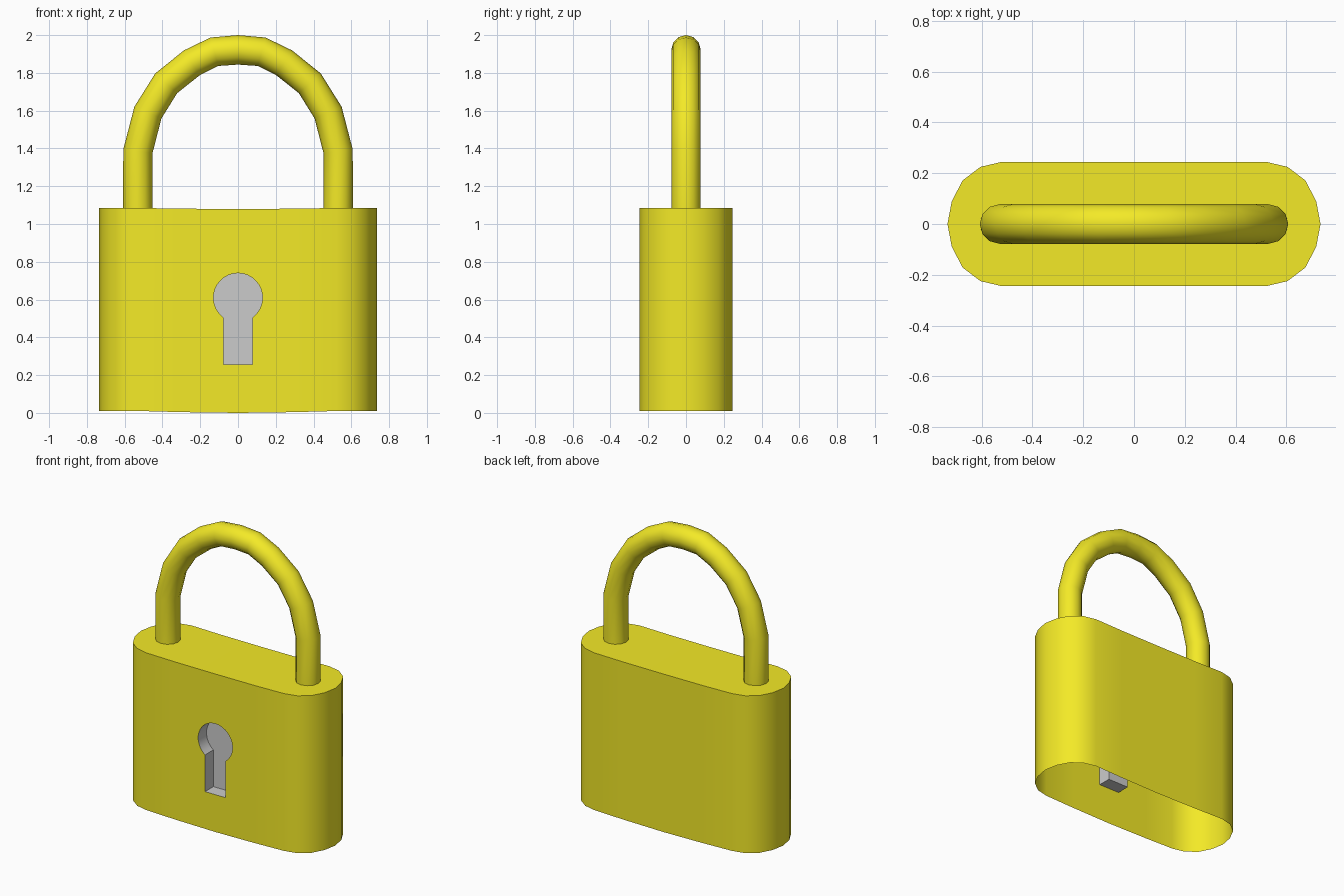
import bpy
from math import sin, cos, asin, pi
from mathutils import Vector

if "Cube" in bpy.data.objects:
    bpy.data.objects.remove(bpy.data.objects["Cube"])

yellow = bpy.data.materials.new("yellow")
yellow.diffuse_color = (0.9, 0.82, 0.02, 1)
yellow.use_nodes = True
yellow.node_tree.nodes["Principled BSDF"].inputs["Base Color"].default_value = yellow.diffuse_color


def make_object(name, verts, faces, material=None, mirror=False, angle=0.7):
    mesh = bpy.data.meshes.new(name)
    mesh.from_pydata(verts, [], faces)
    obj = bpy.data.objects.new(name, mesh)
    bpy.context.collection.objects.link(obj)
    if material:
        mesh.materials.append(material)
    bpy.ops.object.select_all(action='DESELECT')
    obj.select_set(True)
    bpy.context.view_layer.objects.active = obj
    bpy.ops.object.shade_smooth_by_angle(angle=angle)
    if mirror:
        mod = obj.modifiers.new("mirror", 'MIRROR')
        mod.use_axis[0] = True
        mod.use_clip = True
    return obj


# Right half of the keyhole profile (x, z), bottom to top
HALF_Y, SLOT, RADIUS, HOLE_Z = 0.245, 0.078, 0.13, 0.61
start = -pi / 2 + asin(SLOT / RADIUS)
arc_steps = 12
keyhole = [(0, 0.255), (SLOT, 0.255)]
for i in range(arc_steps + 1):
    a = start + (pi / 2 - start) * i / arc_steps
    x = 0 if i == arc_steps else RADIUS * cos(a)
    keyhole.append((x, HOLE_Z + RADIUS * sin(a)))

# Body: right half outline (x, y, bottom z, top z), front to back, open underneath
flat = [(0, 0, 1.08), (0.3, 0.004, 1.081), (0.52, 0.01, 1.085)]
cap = [(0.605, 0.225), (0.675, 0.172), (0.718, 0.09)]
outline = [(x, -HALF_Y, b, t) for x, b, t in flat]
outline += [(x, -y, 0.01, 1.085) for x, y in cap]
outline += [(0.735, 0, 0.01, 1.085)]
outline += [(x, y, 0.01, 1.085) for x, y in reversed(cap)]
outline += [(x, HALF_Y, b, t) for x, b, t in reversed(flat)]
n = len(outline)
verts = [(x, y, b) for x, y, b, t in outline]
verts += [(x, y, t) for x, y, b, t in outline]
verts += [(x, -HALF_Y, z) for x, z in keyhole]
faces = [(i, i + 1, n + i + 1, n + i) for i in range(2, n - 1)]
faces.append(tuple(range(n, 2 * n)))
# front panel wraps around the keyhole opening
faces.append((0, 1, 2, n + 2, n + 1, n)
             + tuple(reversed(range(2 * n, 2 * n + len(keyhole)))))
make_object("lock_body", verts, faces, yellow, mirror=True)

# Keyhole recess: walls and back plate
k = len(keyhole)
verts = [(x, y, z) for y in (-HALF_Y, -0.155) for x, z in keyhole]
faces = [(i, i + 1, k + i + 1, k + i) for i in range(k - 1)]
faces.append(tuple(range(k, 2 * k)))
make_object("keyhole_recess", verts, faces, mirror=True)

# Shackle: round bar swept along a faceted arch
half = [(0.53, 1.08), (0.53, 1.385), (0.477, 1.59), (0.38, 1.745),
        (0.245, 1.853), (0.125, 1.912)]
path = half + [(0, 1.922)] + [(-x, z) for x, z in reversed(half)]
path = [Vector((x, 0, z)) for x, z in path]
SIDES, BAR = 12, 0.078
side = Vector((0, 1, 0))
verts, faces = [], []
for i, p in enumerate(path):
    before = (p - path[i - 1]).normalized() if i > 0 else Vector()
    after = (path[i + 1] - p).normalized() if i < len(path) - 1 else Vector()
    out = side.cross((before + after).normalized())
    for s in range(SIDES):
        a = 2 * pi * s / SIDES
        verts.append(p + BAR * (out * cos(a) + side * sin(a)))
for i in range(len(path) - 1):
    for s in range(SIDES):
        u = (s + 1) % SIDES
        faces.append((i * SIDES + s, i * SIDES + u,
                      (i + 1) * SIDES + u, (i + 1) * SIDES + s))
make_object("shackle", verts, faces, yellow)
